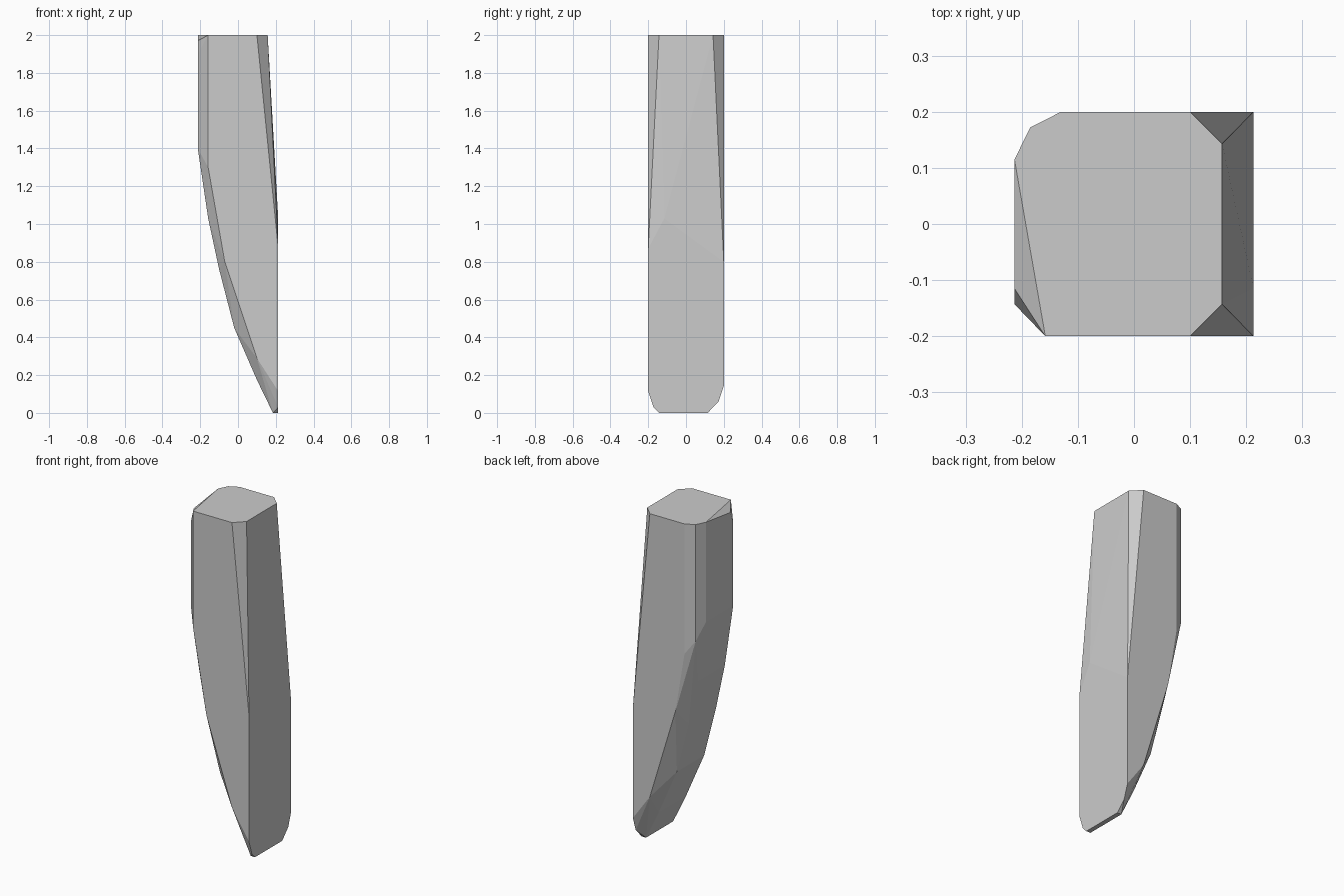
import bpy, bmesh

if "Cube" in bpy.data.objects:
    bpy.data.objects.remove(bpy.data.objects["Cube"])

# Curved rear spine (x, z), flattened between y = -0.143 and y = 0.115
spine = [(-0.213, 1.4), (-0.158, 1.03), (-0.1, 0.76), (-0.02, 0.45),
         (0.1, 0.175), (0.185, 0.0)]
# Inner edges of the chamfers on the two flat sides (x, z)
front_edge = [(-0.158, 1.3), (-0.07, 0.8), (0.1, 0.29), (0.213, 0.115)]
back_edge = [(-0.13, 1.22), (-0.07, 0.86), (0.1, 0.3), (0.213, 0.143)]
# Faceted top outline (x, y)
top = [(-0.158, -0.2), (0.1, -0.2), (0.157, -0.143), (0.157, 0.143),
       (0.1, 0.2), (-0.13, 0.2), (-0.185, 0.172), (-0.213, 0.115)]

points = [(x, y, 2.0) for x, y in top]
points += [(x, y, z) for x, z in spine for y in (-0.143, 0.115)]
points += [(x, -0.2, z) for x, z in front_edge]
points += [(x, 0.2, z) for x, z in back_edge]
# Rear top nick, rounded back corner, straight face and tip
points += [(-0.213, -0.115, 1.97), (-0.213, -0.143, 1.9), (-0.185, 0.172, 1.3),
           (0.213, -0.2, 0.87), (0.213, -0.115, 1.03), (0.213, 0.2, 0.8),
           (0.213, -0.143, 0.0), (0.213, 0.115, 0.0),
           (0.213, -0.172, 0.03), (0.213, 0.172, 0.06)]

# Faceted solid wrapped around the profile points
bm = bmesh.new()
for p in points:
    bm.verts.new(p)
res = bmesh.ops.convex_hull(bm, input=bm.verts[:])
loose = [v for v in bm.verts if not v.link_faces]
bmesh.ops.delete(bm, geom=loose, context='VERTS')
bmesh.ops.recalc_face_normals(bm, faces=bm.faces[:])
bmesh.ops.dissolve_limit(bm, angle_limit=0.01, verts=bm.verts[:], edges=bm.edges[:])
mesh = bpy.data.meshes.new("curved_spike")
bm.to_mesh(mesh)
bm.free()
obj = bpy.data.objects.new("curved_spike", mesh)
bpy.context.collection.objects.link(obj)
